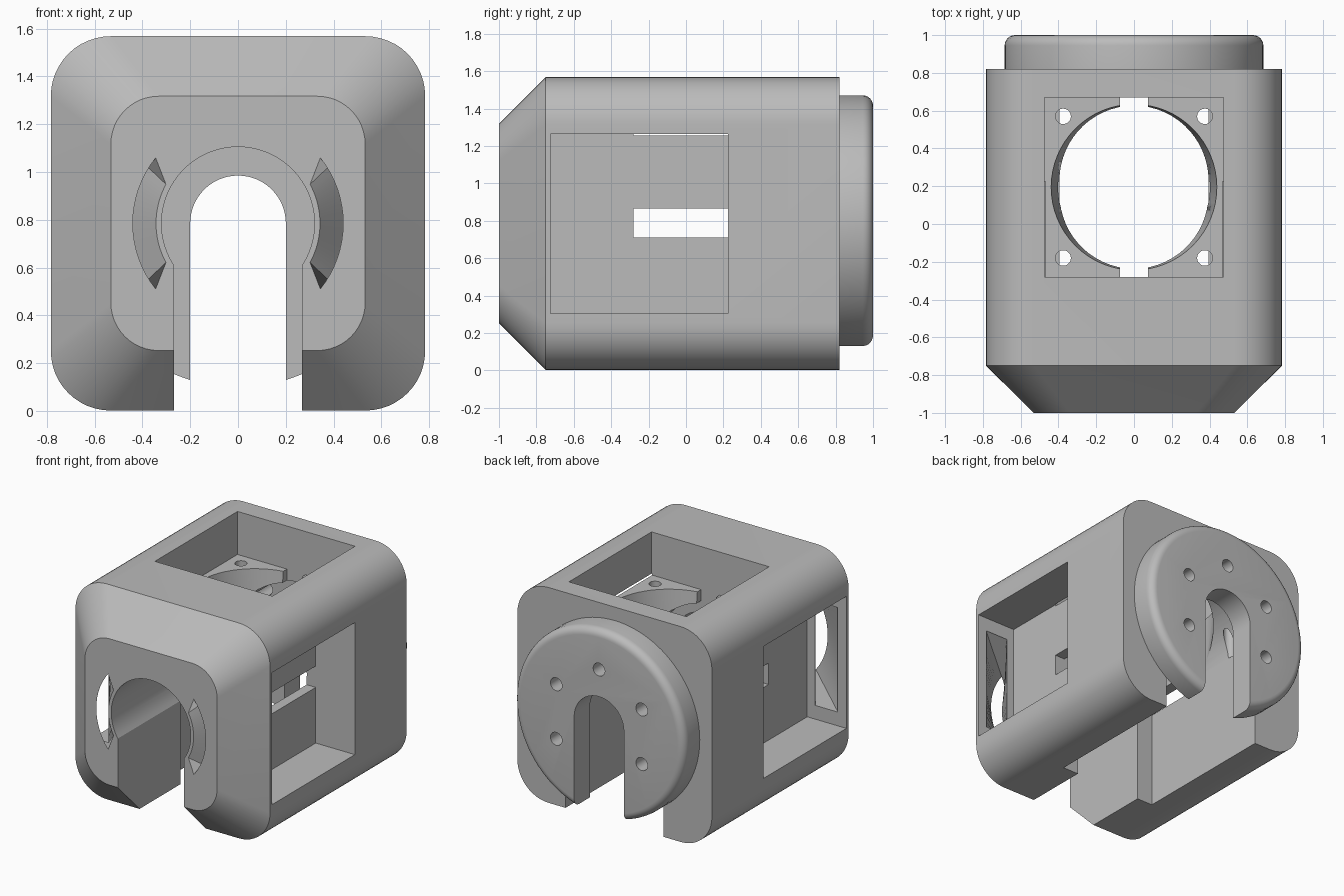
import bpy, bmesh, math
from mathutils import Vector

if "Cube" in bpy.data.objects:
    bpy.data.objects.remove(bpy.data.objects["Cube"], do_unlink=True)

MID = 0.785      # height of the central axis
BACK = 0.82      # back face of the housing
STEP = -0.28     # where the narrow channel meets the wide chamber

grey = bpy.data.materials.new("light grey plastic")
grey.use_nodes = True
grey.diffuse_color = (0.5, 0.5, 0.5, 1)
grey.node_tree.nodes["Principled BSDF"].inputs["Base Color"].default_value = (0.5, 0.5, 0.5, 1)


def loft(name, sections):
    """Closed solid through matching rings of points."""
    bm = bmesh.new()
    rings = [[bm.verts.new(p) for p in s] for s in sections]
    n = len(rings[0])
    for a, b in zip(rings, rings[1:]):
        for i in range(n):
            j = (i + 1) % n
            bm.faces.new((a[i], a[j], b[j], b[i]))
    bm.faces.new(rings[0])
    bm.faces.new(rings[-1])
    bmesh.ops.recalc_face_normals(bm, faces=bm.faces[:])
    me = bpy.data.meshes.new(name)
    bm.to_mesh(me)
    bm.free()
    ob = bpy.data.objects.new(name, me)
    me.materials.append(grey)
    bpy.context.collection.objects.link(ob)
    return ob


def at_y(profile, y):
    return [Vector((x, y, MID + z)) for x, z in profile]


def arc(r, start, end, n, cx=0, cz=0):
    return [(cx + r * math.cos(start + (end - start) * i / n),
             cz + r * math.sin(start + (end - start) * i / n)) for i in range(n + 1)]


def rounded_square(half, r):
    pts = []
    for k, (sx, sz) in enumerate(((1, 1), (-1, 1), (-1, -1), (1, -1))):
        c = half - r
        pts += arc(r, k * math.pi / 2, (k + 1) * math.pi / 2, 12, sx * c, sz * c)
    return pts


def keyhole(r, half_width):
    """Round bore with a straight slot running down out of the part."""
    a = -math.acos(half_width / r)
    return arc(r, a, math.pi - a, 48) + [(-half_width, -1), (half_width, -1)]


def prism(name, profile, y0, y1):
    return loft(name, [at_y(profile, y0), at_y(profile, y1)])


def box(name, x0, x1, y0, y1, z0, z1):
    rect = [(x0, z0 - MID), (x1, z0 - MID), (x1, z1 - MID), (x0, z1 - MID)]
    return prism(name, rect, y0, y1)


def upright(name, x, y, r0, z0, r1, z1, n):
    """Vertical round cutter, optionally tapered."""
    return loft(name, [[(px, py, z) for px, py in arc(r, 0, math.tau * (n - 1) / n, n - 1, x, y)]
                       for r, z in ((r0, z0), (r1, z1))])


def carve(target, cutter):
    cutter.hide_render = True
    mod = target.modifiers.new("cut", "BOOLEAN")
    mod.operation = "DIFFERENCE"
    mod.solver = "EXACT"
    mod.object = cutter
    bpy.context.view_layer.objects.active = target
    bpy.ops.object.modifier_apply(modifier=mod.name)
    bpy.data.objects.remove(cutter, do_unlink=True)


# Housing: rounded square block with a tapered nose
outer = rounded_square(0.783, 0.25)
housing = loft("housing", [at_y(rounded_square(0.532, 0.2), -1),
                           at_y(outer, -0.75), at_y(outer, BACK)])

# Central channel: narrow at the nose, wide chamber behind it
carve(housing, prism("narrow_channel", keyhole(0.32, 0.267), -1.1, STEP + 0.05))
carve(housing, prism("wide_chamber", keyhole(0.396, 0.395), STEP, BACK + 0.1))

# Top fan recess, duct, cable notch and screw holes
FAN_Y = 0.195
carve(housing, box("top_recess", -0.473, 0.473, STEP, 0.67, 1.255, 1.7))
carve(housing, upright("top_duct", 0, FAN_Y, 0.395, MID, 0.44, 1.27, 64))
carve(housing, box("top_notch", -0.075, 0.075, STEP, 0.67, MID, 1.3))
for sx in (-1, 1):
    for sy in (-1, 1):
        carve(housing, upright("screw_hole", sx * 0.375, FAN_Y + sy * 0.375,
                               0.041, 0.8, 0.041, 1.3, 20))

# Side fan recesses with a cable slot and a duct to the nose
for s in (-1, 1):
    xs = sorted((s * 0.468, s * 0.9))
    carve(housing, box("side_recess", *xs, -0.725, 0.225, MID - 0.48, MID + 0.48))
    xs = sorted((s * 0.3, s * 0.5))
    carve(housing, box("side_slot", *xs, STEP, 0.225, 0.71, 0.865))
    n = 16
    far, near = math.radians(38.5), math.radians(28.5)
    crescent = arc(0.44, far, -far, n) + arc(0.343, -near, near, n)
    opening = [(0.71, 0.38 - 0.76 * i / n) for i in range(n + 1)]
    opening += [(0.53, -z) for x, z in opening]
    crescent = [(s * x, z) for x, z in crescent]
    opening = [(s * x, z) for x, z in opening]
    carve(housing, loft("side_duct", [at_y(crescent, -1.03), at_y(crescent, -1),
                                      at_y(opening, -0.73), at_y(opening, -0.68)]))

# Mounting disc: rounded rim, open slot and five bolt holes
R, F = 0.685, 0.055
rim = [(R, BACK)] + [(R - F + F * math.cos(t * math.pi / 12), 1 - F + F * math.sin(t * math.pi / 12))
                     for t in range(7)]
disc = loft("mounting_disc", [at_y(arc(r, 0, math.tau * 95 / 96, 95), y) for r, y in rim])
carve(disc, prism("disc_slot", keyhole(0.2, 0.2), 0.7, 1.1))
for k in range(5):
    a = math.radians(-30 + 60 * k)
    ring = arc(0.047, 0, math.tau * 23 / 24, 23, 0.397 * math.cos(a), 0.397 * math.sin(a))
    carve(disc, prism("bolt_hole", ring, 0.7, 1.1))
    carve(housing, prism("bolt_hole_inner", ring, 0.68, 0.9))

# Smooth curved surfaces, crisp edges
bpy.ops.object.select_all(action="DESELECT")
for ob in (housing, disc):
    ob.select_set(True)
bpy.context.view_layer.objects.active = housing
bpy.ops.object.shade_smooth_by_angle(angle=math.radians(25))
